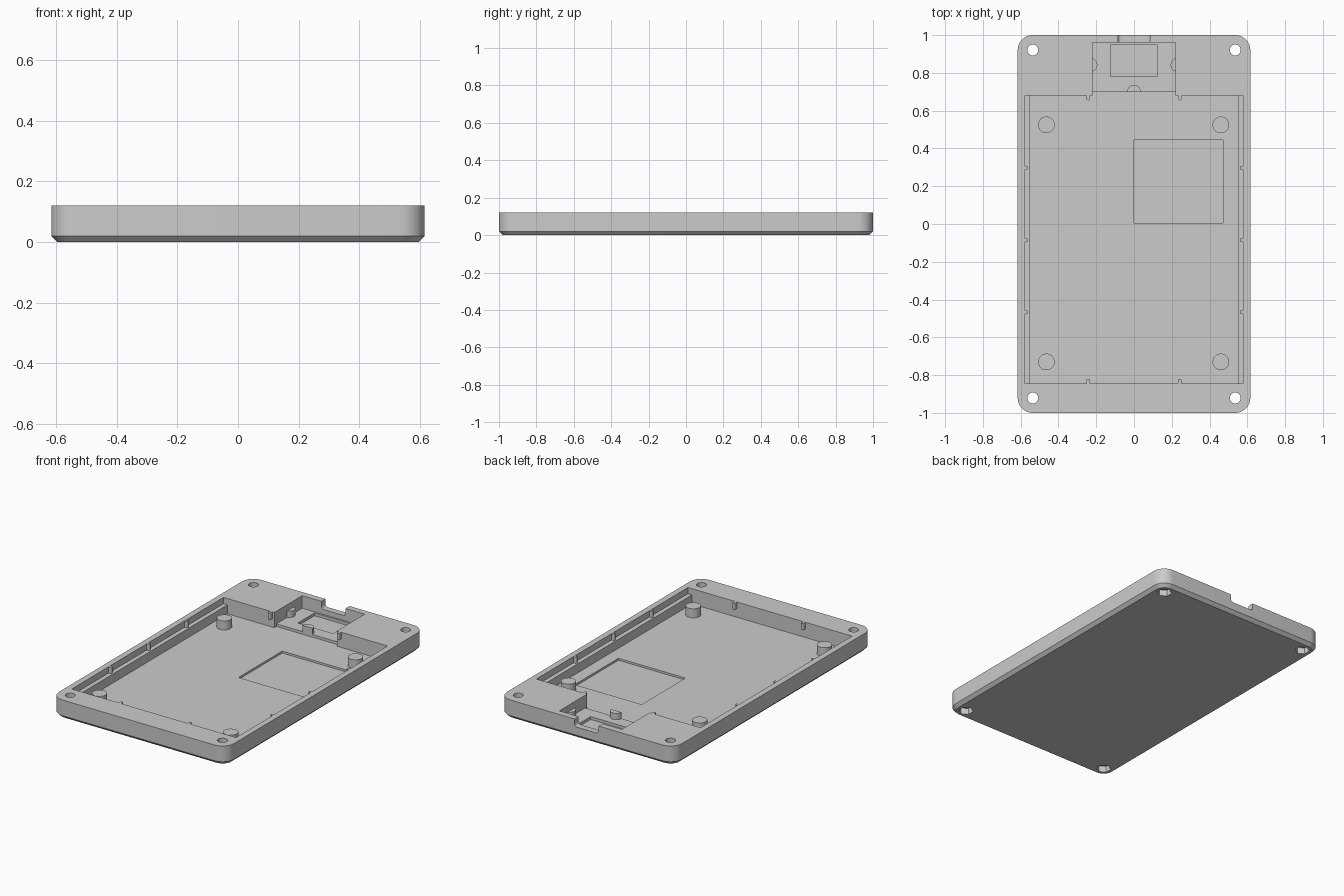
import bpy, bmesh
from math import pi

if "Cube" in bpy.data.objects:
    bpy.data.objects.remove(bpy.data.objects["Cube"], do_unlink=True)

grey = bpy.data.materials.new("light_grey")
grey.use_nodes = True
tone = (0.6, 0.6, 0.6, 1)
grey.diffuse_color = tone
grey.node_tree.nodes["Principled BSDF"].inputs["Base Color"].default_value = tone

FLOOR, SEAT, RIM = 0.023, 0.08, 0.12


def finish(name, bm):
    bmesh.ops.recalc_face_normals(bm, faces=bm.faces)
    mesh = bpy.data.meshes.new(name)
    bm.to_mesh(mesh)
    bm.free()
    mesh.materials.append(grey)
    ob = bpy.data.objects.new(name, mesh)
    bpy.context.collection.objects.link(ob)
    return ob


def box(name, x, y, z, radius=0, chamfer=0, axis=2):
    """Box from ranges; edges along one axis rounded, bottom rim chamfered."""
    bm = bmesh.new()
    bmesh.ops.create_cube(bm, size=1)
    for v in bm.verts:
        v.co = [r[0] if c < 0 else r[1] for c, r in zip(v.co, (x, y, z))]
    if radius:
        edges = [e for e in bm.edges
                 if abs((e.verts[0].co - e.verts[1].co).normalized()[axis]) > 0.9]
        bmesh.ops.bevel(bm, geom=edges, offset=radius, segments=10,
                        profile=0.5, affect='EDGES')
    if chamfer:
        rim = [e for e in bm.edges if all(v.co.z < z[0] + 1e-5 for v in e.verts)]
        bmesh.ops.bevel(bm, geom=rim, offset=chamfer, segments=1, affect='EDGES')
    return finish(name, bm)


def cylinder(name, x, y, z, radius, sides=40, half=False):
    bm = bmesh.new()
    bmesh.ops.create_cone(bm, cap_ends=True, segments=sides, radius1=radius,
                          radius2=radius, depth=z[1] - z[0])
    if half:
        cut = bmesh.ops.bisect_plane(bm, geom=bm.verts[:] + bm.edges[:] + bm.faces[:],
                                     plane_co=(0, 0, 0), plane_no=(0, -1, 0),
                                     clear_outer=True)
        bmesh.ops.holes_fill(bm, edges=[e for e in bm.edges if e.is_boundary])
    bmesh.ops.translate(bm, verts=bm.verts, vec=(x, y, sum(z) / 2))
    return finish(name, bm)


def prism_y(name, profile, y):
    """Extrude an x-z profile along y."""
    bm = bmesh.new()
    face = bm.faces.new([bm.verts.new((px, y[0], pz)) for px, pz in profile])
    new = bmesh.ops.extrude_face_region(bm, geom=[face])["geom"]
    bmesh.ops.translate(bm, vec=(0, y[1] - y[0], 0),
                        verts=[v for v in new if isinstance(v, bmesh.types.BMVert)])
    return finish(name, bm)


def carve(target, cutter):
    mod = target.modifiers.new("cut", 'BOOLEAN')
    mod.operation, mod.solver, mod.object = 'DIFFERENCE', 'EXACT', cutter
    bpy.context.view_layer.objects.active = target
    bpy.ops.object.modifier_apply(modifier=mod.name)
    bpy.data.objects.remove(cutter, do_unlink=True)


# Tray body with rounded corners and chamfered base
tray = box("tray", (-0.616, 0.616), (-1, 1), (0, RIM), radius=0.08, chamfer=0.02)

# Main cavity, stepped to leave a ledge along both sides
half = [(0.55, FLOOR), (0.55, SEAT), (0.578, SEAT), (0.578, 0.2)]
carve(tray, prism_y("cavity", half + [(-x, z) for x, z in reversed(half)], (-0.845, 0.68)))

# Connector bay, its low entry, sunken plate and port opening
carve(tray, box("bay", (-0.22, 0.22), (0.67, 0.96), (0.04, 0.2)))
carve(tray, box("bay_entry", (-0.22, 0.22), (0.66, 0.7), (FLOOR, 0.2)))
carve(tray, box("bay_recess", (-0.125, 0.125), (0.78, 0.948), (0.022, 0.06)))
carve(tray, box("port", (-0.085, 0.085), (0.94, 1.1), (0.072, 0.2), radius=0.018, axis=1))

# Square recess in the floor
carve(tray, box("floor_recess", (0, 0.472), (0.005, 0.445), (0.01, 0.06)))

# Corner screw holes with hexagonal nut pockets underneath
for sx in (-1, 1):
    for sy in (-1, 1):
        carve(tray, cylinder("hole", sx * 0.536, sy * 0.921, (-0.1, 0.2), 0.029))
        carve(tray, cylinder("nut", sx * 0.536, sy * 0.921, (-0.1, 0.04), 0.044, sides=6))

parts = [tray]

# Board posts standing on the floor
for x in (-0.464, 0.46):
    for y in (-0.73, 0.525):
        parts.append(cylinder("board_post", x, y, (FLOOR - 0.005, SEAT), 0.044))

# Half-round supports in the connector bay
for sx in (-1, 1):
    parts.append(cylinder("bay_side_support", sx * 0.23, 0.842, (0.03, SEAT), 0.036))
parts.append(cylinder("bay_front_support", 0, 0.7, (FLOOR - 0.005, SEAT), 0.036, half=True))

# Small retaining tabs around the cavity wall
tab_z = (SEAT - 0.001, RIM - 0.0005)
for sx in (-1, 1):
    for y in (-0.467, -0.085, 0.297):
        x = sx * 0.575
        parts.append(box("side_tab", (x - 0.015, x + 0.015), (y - 0.009, y + 0.009),
                         tab_z, radius=0.008))
    for y in (-0.84, 0.675):
        x = sx * 0.242
        parts.append(box("end_tab", (x - 0.009, x + 0.009), (y - 0.02, y + 0.02),
                         tab_z, radius=0.008))

# Smooth rounded surfaces, keep edges crisp
bpy.ops.object.select_all(action='DESELECT')
for ob in parts:
    ob.select_set(True)
bpy.context.view_layer.objects.active = tray
bpy.ops.object.shade_smooth_by_angle(angle=pi / 6)
